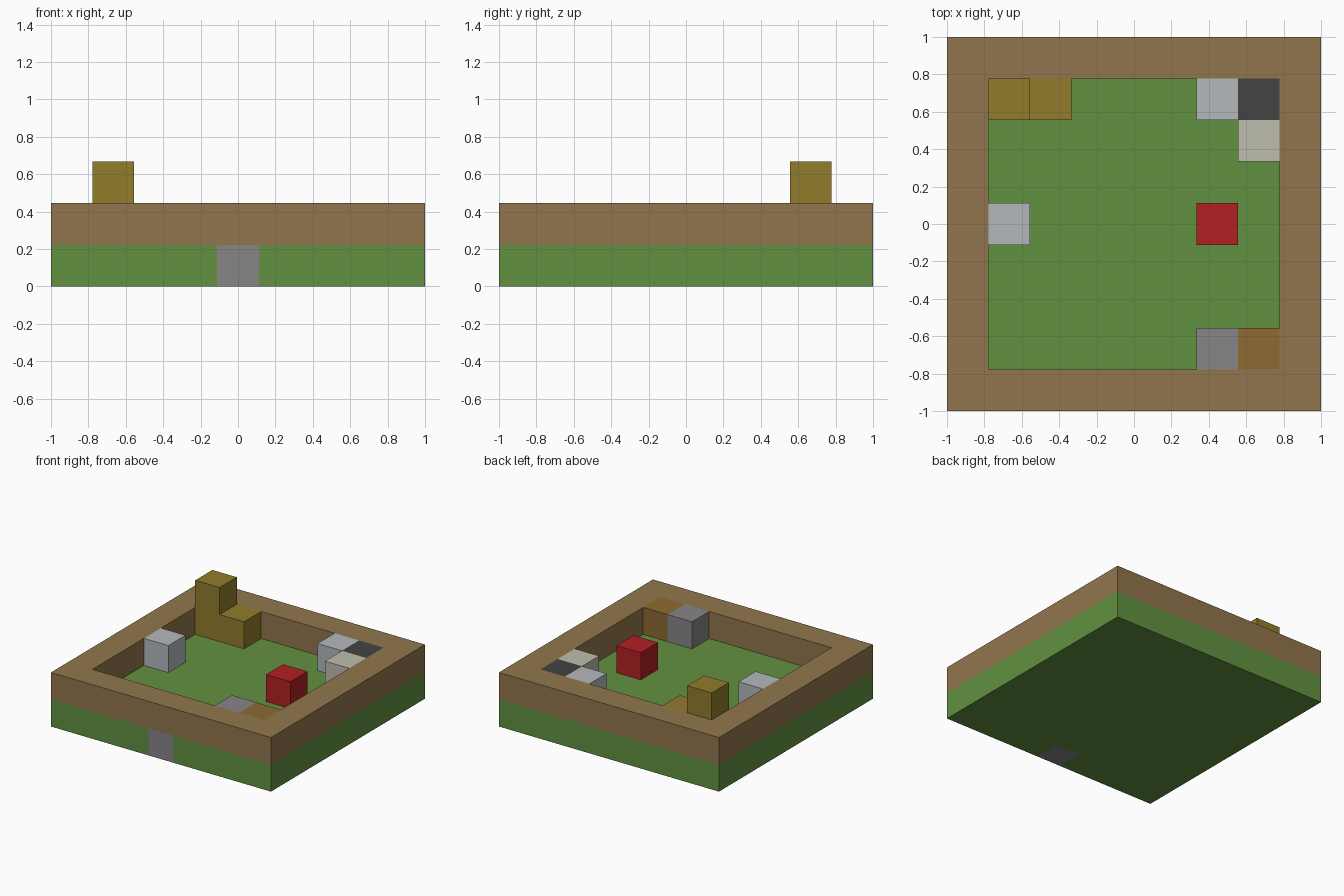
import bpy
import bmesh
from mathutils import Vector

CELL = 2 / 9  # everything sits on a nine by nine grid of cubes

if "Cube" in bpy.data.objects:
    bpy.data.objects.remove(bpy.data.objects["Cube"], do_unlink=True)


def make_material(name, hex_code):
    def linear(c):
        return c / 12.92 if c <= 0.04045 else ((c + 0.055) / 1.055) ** 2.4
    rgb = [linear(v / 255) for v in bytes.fromhex(hex_code)]
    mat = bpy.data.materials.new(name)
    mat.use_nodes = True
    mat.diffuse_color = (*rgb, 1)
    shader = mat.node_tree.nodes["Principled BSDF"]
    shader.inputs["Base Color"].default_value = (*rgb, 1)
    shader.inputs["Roughness"].default_value = 0.9
    return mat


GRASS = make_material("grass green", "629141")
EARTH = make_material("earth brown", "91764D")
STONE = make_material("stone grey", "888587")
GOLD = make_material("dark gold", "927C2B")
PALE = make_material("pale grey", "B4B9BC")
COAL = make_material("charcoal", "434343")
CREAM = make_material("cream grey", "BDBDAD")
RED = make_material("red", "B22022")
RUST = make_material("orange brown", "8E6A32")


def box_mesh(low, high):
    """Box between two corners given in grid units."""
    bm = bmesh.new()
    bmesh.ops.create_cube(bm, size=1)
    low, high = Vector(low) * CELL, Vector(high) * CELL
    bmesh.ops.scale(bm, vec=high - low, verts=bm.verts)
    bmesh.ops.translate(bm, vec=(low + high) / 2, verts=bm.verts)
    return bm


def finish(bm, name, *materials):
    mesh = bpy.data.meshes.new(name)
    bm.to_mesh(mesh)
    bm.free()
    for mat in materials:
        mesh.materials.append(mat)
    obj = bpy.data.objects.new(name, mesh)
    bpy.context.collection.objects.link(obj)
    return obj


def top_face(bm):
    return max(bm.faces, key=lambda f: f.calc_center_median().z)


def block(name, column, row, mat, height=1):
    """Block standing on the floor at a grid cell counted from the centre."""
    bm = box_mesh((column - 0.5, row - 0.5, 1), (column + 0.5, row + 0.5, 1 + height))
    return finish(bm, name, mat)


# Grass slab, cut so that one cell at the front edge is stone
bm = box_mesh((-4.5, -4.5, 0), (4.5, 4.5, 1))
for point, normal in (((-0.5, 0, 0), (1, 0, 0)), ((0.5, 0, 0), (1, 0, 0)),
                      ((0, -3.5, 0), (0, 1, 0))):
    bmesh.ops.bisect_plane(bm, geom=bm.verts[:] + bm.edges[:] + bm.faces[:],
                           plane_co=Vector(point) * CELL, plane_no=normal)
for face in bm.faces:
    centre = face.calc_center_median() / CELL
    face.material_index = int(abs(centre.x) < 0.4 and centre.y < -3.6)
finish(bm, "ground_slab", GRASS, STONE)

# Earth wall ring, hollowed from the top down to the grass
bm = box_mesh((-4.5, -4.5, 1), (4.5, 4.5, 2))
bottom = min(bm.faces, key=lambda f: f.calc_center_median().z)
bmesh.ops.delete(bm, geom=[bottom], context="FACES_ONLY")
inner = top_face(bm)
bmesh.ops.inset_region(bm, faces=[inner], thickness=CELL, use_even_offset=True)
pit = bmesh.ops.extrude_face_region(bm, geom=[inner])
floor = [g for g in pit["geom"] if isinstance(g, bmesh.types.BMFace)]
bmesh.ops.translate(bm, vec=(0, 0, -CELL),
                    verts=[g for g in pit["geom"] if isinstance(g, bmesh.types.BMVert)])
bmesh.ops.delete(bm, geom=floor + ([inner] if inner.is_valid else []), context="FACES_ONLY")
bmesh.ops.recalc_face_normals(bm, faces=bm.faces)
# an open ring can be oriented either way, so make its rim face up
if top_face(bm).normal.z < 0:
    bmesh.ops.reverse_faces(bm, faces=bm.faces)
finish(bm, "wall_ring", EARTH)

# Blocks inside the yard
block("corner_tower", -3, 3, GOLD, height=2)
block("tower_step", -2, 3, GOLD)
block("back_pale_block", 2, 3, PALE)
block("back_charcoal_block", 3, 3, COAL)
block("cream_block", 3, 2, CREAM)
block("side_pale_block", -3, 0, PALE)
block("red_block", 2, 0, RED)
block("front_stone_block", 2, -3, STONE)
block("front_rust_block", 3, -3, RUST)
